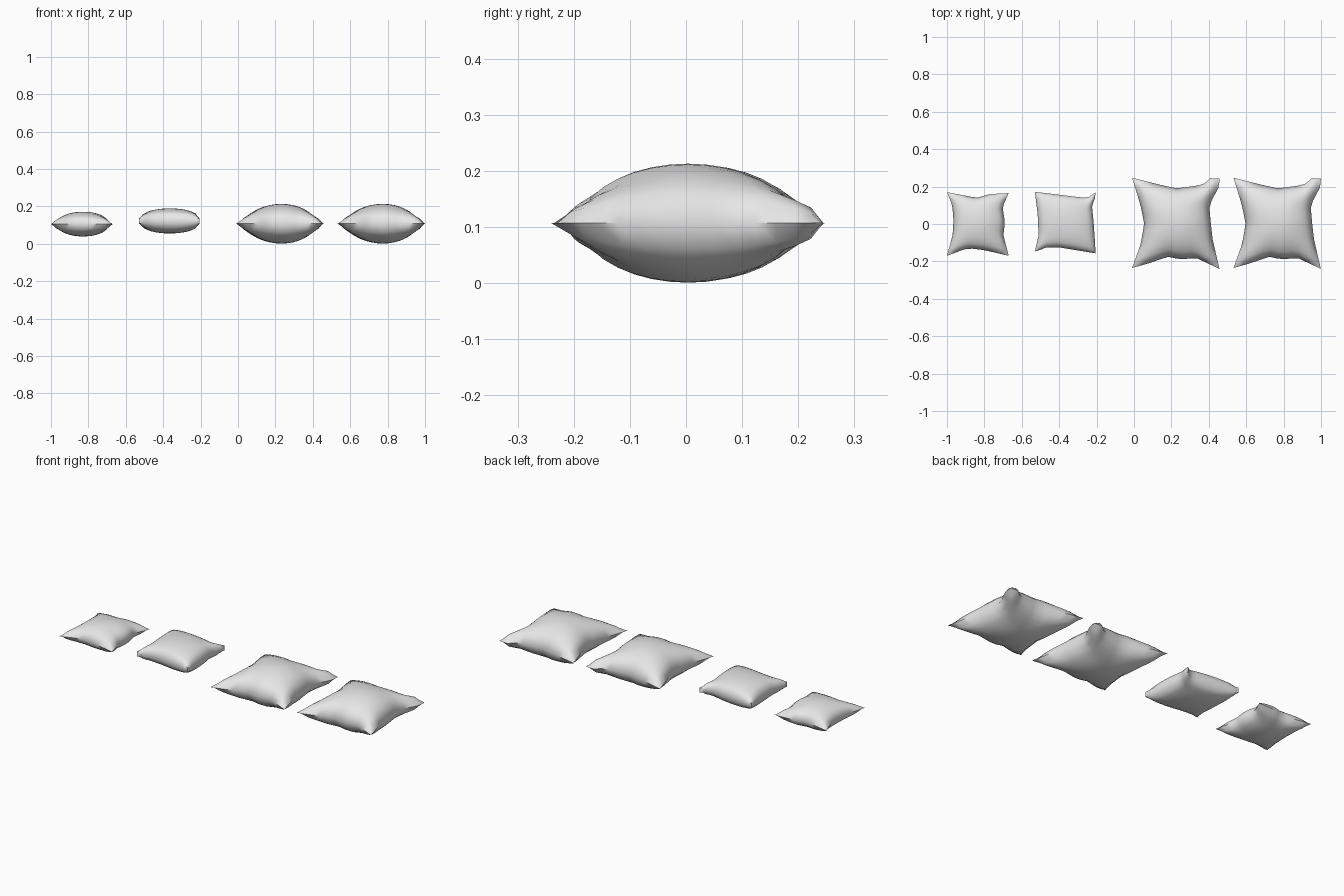
import bpy, bmesh, math

if "Cube" in bpy.data.objects:
    bpy.data.objects.remove(bpy.data.objects["Cube"])

fabric = bpy.data.materials.new("grey_fabric")
fabric.diffuse_color = (0.8, 0.8, 0.8, 1)
fabric.use_nodes = True
fabric.node_tree.nodes["Principled BSDF"].inputs["Base Color"].default_value = fabric.diffuse_color


def sample(points, axis, t):
    """Point on an edge polyline at fraction t along its main axis."""
    start, end = points[0][axis], points[-1][axis]
    c = start + (end - start) * t
    for a, b in zip(points, points[1:]):
        if c <= b[axis] + 1e-9:
            k = (c - a[axis]) / (b[axis] - a[axis])
            return (a[0] + (b[0] - a[0]) * k, a[1] + (b[1] - a[1]) * k)
    return points[-1]


def cushion(name, bottom, top, left, right, mid, height, power, rim=0.0, shift=0.0, n=14):
    """Two puffed sheets spanning four wavy seams, joined along the seam."""
    bm = bmesh.new()
    ts = [-1 + 2 * i / n for i in range(n + 1)]
    ts = [0.6 * t + 0.4 * math.sin(t * math.pi / 2) for t in ts]
    sheets = []
    for side in (1, -1):
        rows = []
        for v in ts:
            row = []
            for u in ts:
                s, t = (u + 1) / 2, (v + 1) / 2
                b, tp = sample(bottom, 0, s), sample(top, 0, s)
                l, r = sample(left, 1, t), sample(right, 1, t)
                # seam-to-seam blend
                p = [(1 - t) * b[k] + t * tp[k] + (1 - s) * l[k] + s * r[k]
                     - (1 - s) * (1 - t) * bottom[0][k] - s * (1 - t) * bottom[-1][k]
                     - (1 - s) * t * top[0][k] - s * t * top[-1][k] for k in (0, 1)]
                puff = max(0, (1 - u * u) * (1 - v * v)) ** power
                z = mid + side * (rim + (height - rim) * puff)
                row.append(bm.verts.new((p[0] + shift, p[1], z)))
            rows.append(row)
        for j in range(n):
            for i in range(n):
                f = [rows[j][i], rows[j][i + 1], rows[j + 1][i + 1], rows[j + 1][i]]
                bm.faces.new(f if side > 0 else f[::-1])
        sheets.append(rows)
    # seam: a narrow band when the rim has thickness, else welded
    if rim > 0:
        loops = [r[0] + [q[n] for q in r[1:]] + r[n][n - 1::-1] + [r[j][0] for j in range(n - 1, 0, -1)]
                 for r in sheets]
        m = len(loops[0])
        for i in range(m):
            k = (i + 1) % m
            bm.faces.new((loops[1][i], loops[1][k], loops[0][k], loops[0][i]))
    else:
        bmesh.ops.remove_doubles(bm, verts=bm.verts, dist=1e-5)
    bmesh.ops.recalc_face_normals(bm, faces=bm.faces)
    mesh = bpy.data.meshes.new(name)
    bm.to_mesh(mesh)
    bm.free()
    mesh.materials.append(fabric)
    obj = bpy.data.objects.new(name, mesh)
    bpy.context.collection.objects.link(obj)
    bpy.ops.object.select_all(action='DESELECT')
    obj.select_set(True)
    bpy.context.view_layer.objects.active = obj
    bpy.ops.object.shade_smooth_by_angle(angle=math.radians(50))


# pair of large cushions
for name, shift in (("large_cushion_inner", 0.0), ("large_cushion_outer", 0.542)):
    cushion(name,
            bottom=[(-0.01, -0.235), (0.08, -0.21), (0.18, -0.175), (0.25, -0.19), (0.33, -0.18), (0.457, -0.24)],
            top=[(-0.01, 0.247), (0.13, 0.212), (0.23, 0.19), (0.37, 0.21), (0.405, 0.245), (0.457, 0.243)],
            left=[(-0.01, -0.235), (0.035, -0.11), (0.055, 0.0), (0.035, 0.1), (-0.01, 0.247)],
            right=[(0.457, -0.24), (0.42, -0.08), (0.41, 0.01), (0.402, 0.1), (0.455, 0.2), (0.457, 0.243)],
            mid=0.107, height=0.106, power=0.5, shift=shift)

# small cushion at the far end
cushion("small_cushion_end",
        bottom=[(-1, -0.17), (-0.92, -0.14), (-0.88, -0.13), (-0.8, -0.14), (-0.67, -0.17)],
        top=[(-1, 0.17), (-0.84, 0.14), (-0.77, 0.16), (-0.67, 0.165)],
        left=[(-1, -0.17), (-0.97, -0.06), (-0.965, 0.02), (-0.972, 0.1), (-1, 0.17)],
        right=[(-0.67, -0.17), (-0.698, -0.06), (-0.69, 0.01), (-0.703, 0.09), (-0.67, 0.165)],
        mid=0.105, height=0.066, power=0.45)

# small cushion with a blunt edge
cushion("small_cushion_blunt",
        bottom=[(-0.53, -0.147), (-0.49, -0.135), (-0.47, -0.125), (-0.4, -0.125), (-0.205, -0.157)],
        top=[(-0.53, 0.172), (-0.265, 0.14), (-0.24, 0.145), (-0.205, 0.17)],
        left=[(-0.53, -0.147), (-0.51, -0.06), (-0.515, 0.05), (-0.53, 0.172)],
        right=[(-0.205, -0.157), (-0.215, 0.0), (-0.225, 0.1), (-0.21, 0.13), (-0.205, 0.17)],
        mid=0.122, height=0.067, power=0.42, rim=0.014)
